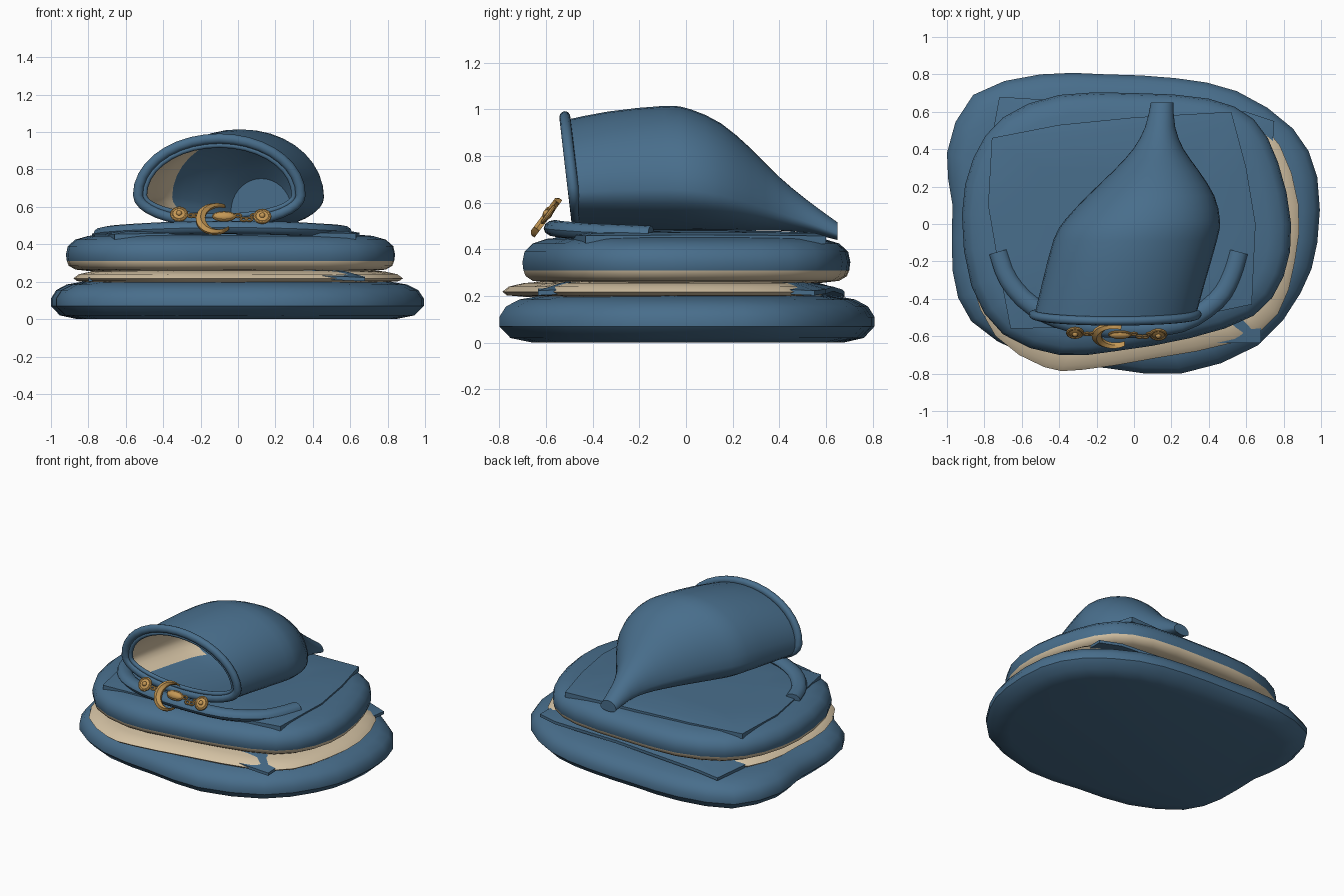
import bpy, bmesh, math
from mathutils import Vector, Matrix

cube = bpy.data.objects.get("Cube")
if cube:
    bpy.data.objects.remove(cube)


def material(name, rgb):
    m = bpy.data.materials.new(name)
    m.use_nodes = True
    m.diffuse_color = (*rgb, 1)
    m.node_tree.nodes["Principled BSDF"].inputs["Base Color"].default_value = (*rgb, 1)
    return m


BLUE = material("blue cloth", (0.065, 0.155, 0.26))
CREAM = material("cream lining", (0.66, 0.54, 0.37))
GOLD = material("gold metal", (0.55, 0.31, 0.09))


def finish(name, bm, mats, rule=None, angle=40):
    bmesh.ops.recalc_face_normals(bm, faces=bm.faces)
    if rule:
        for f in bm.faces:
            f.material_index = rule(f)
    mesh = bpy.data.meshes.new(name)
    bm.to_mesh(mesh)
    bm.free()
    for m in mats:
        mesh.materials.append(m)
    ob = bpy.data.objects.new(name, mesh)
    bpy.context.collection.objects.link(ob)
    bpy.ops.object.select_all(action='DESELECT')
    ob.select_set(True)
    bpy.context.view_layer.objects.active = ob
    bpy.ops.object.shade_smooth_by_angle(angle=math.radians(angle))
    return ob


def loft(rings, loop=False):
    """Skin closed rings in order, capped at the ends unless looped."""
    bm = bmesh.new()
    vs = [[bm.verts.new(p) for p in r] for r in rings]
    n = len(vs[0])
    for a, b in zip(vs, vs[1:] + (vs[:1] if loop else [])):
        for i in range(n):
            j = (i + 1) % n
            bm.faces.new((a[i], a[j], b[j], b[i]))
    if not loop:
        bm.faces.new(vs[0])
        bm.faces.new(vs[-1])
    return bm


def smooth(pts, steps, closed=True):
    """Catmull-Rom refinement of a point path."""
    p = [Vector(q) for q in pts]
    n = len(p)
    get = (lambda i: p[i % n]) if closed else (lambda i: p[max(0, min(n - 1, i))])
    out = []
    for i in range(n if closed else n - 1):
        a, b, c, d = (get(i + k) for k in (-1, 0, 1, 2))
        for s in range(steps):
            t = s / steps
            out.append(b + ((c - a) * t + (a * 2 - b * 5 + c * 4 - d) * t ** 2
                            + (b * 3 - a - c * 3 + d) * t ** 3) / 2)
    return out if closed else out + [p[-1]]


def layer(name, outline, profile, mats, rule=None, droop=0):
    """Cloth layer: the outline inset step by step along a height profile."""
    rings = []
    for inset, z in profile:
        ring = []
        for p in outline:
            q = p * (1 - inset / p.length)
            ring.append((q.x, q.y, z - droop * q.length ** 4))
        rings.append(ring)
    return finish(name, loft(rings), mats, rule)


def tube(name, path, a, b, ref, mat, closed=False, sides=12):
    """Sweep an ellipse along a path; ref is the axis of radius b."""
    rings, n = [], len(path)
    for i, p in enumerate(path):
        nxt = path[(i + 1) % n] if closed else path[min(i + 1, n - 1)]
        prv = path[i - 1] if closed else path[max(i - 1, 0)]
        t = (nxt - prv).normalized()
        side = t.cross(ref).normalized()
        up = side.cross(t)
        rings.append([p + side * a * math.cos(k * math.tau / sides)
                      + up * b * math.sin(k * math.tau / sides) for k in range(sides)])
    return finish(name, loft(rings, closed), [mat])


# Bottom fold of the cloak
base = smooth([(-1, .38), (-.86, .69), (-.5, .8), (-.15, .8), (.22, .78), (.55, .71), (.85, .51),
               (.98, .25), (.98, -.1), (.89, -.37), (.66, -.65), (.25, -.8), (-.15, -.77),
               (-.55, -.71), (-.87, -.52), (-.97, -.25), (-.97, .1)], 2)
layer("bottom_fold", base, [(.15, 0), (.05, .02), (0, .07), (0, .11), (.03, .155), (.09, .185),
                            (.18, .2), (.4, .21)], [BLUE])

# Cream lining between the folds
lining = smooth([(-.84, .3), (-.65, .52), (0, .6), (.6, .53), (.78, .42), (.88, .1), (.86, -.2),
                 (.77, -.48), (.55, -.63), (.1, -.72), (-.28, -.78), (-.48, -.765),
                 (-.74, -.6), (-.87, -.3), (-.87, 0)], 2)
layer("lining_fold", lining, [(.12, .195), (.02, .203), (0, .218), (.03, .24), (.1, .255),
                              (.3, .27)], [CREAM])

# Blue sheet whose corners stick out between the folds
sheet = [Vector(p) for p in [(-.72, .68), (-.56, .67), (.1, .63), (.6, .6), (.75, .55), (.74, .4),
                             (.7, 0), (.68, -.4), (.68, -.635), (.36, -.635), (.32, -.59),
                             (0, -.55), (-.6, -.52), (-.8, -.5), (-.79, -.3), (-.76, .46)]]
layer("corner_sheet", sheet, [(0, .225), (0, .245), (.15, .268), (.4, .27)], [BLUE], droop=.03)

# Upper fold with a cream underside
upper = smooth([(-.92, .05), (-.86, .35), (-.7, .57), (-.4, .69), (0, .7), (.4, .67), (.64, .56),
                (.77, .33), (.84, 0), (.8, -.28), (.64, -.49), (.3, -.61), (-.1, -.68),
                (-.4, -.7), (-.7, -.59), (-.87, -.33)], 2)
layer("upper_fold", upper, [(.14, .255), (.05, .265), (.015, .285), (.005, .31), (0, .345),
                            (.01, .39), (.05, .425), (.12, .445), (.3, .46)], [BLUE, CREAM],
      lambda f: int(f.calc_center_median().z < .308))

# Thin cape panel on top
panel = [Vector(p) for p in [(-.76, .46), (-.4, .53), (0, .57), (.52, .6), (.6, .3), (.65, 0),
                             (.63, -.43), (.3, -.5), (-.2, -.55), (-.66, -.56), (-.72, -.25),
                             (-.78, .1)]]
layer("cape_panel", panel, [(0, .43), (0, .465), (.06, .475), (.3, .48)], [BLUE], droop=.02)

# Collar curving round the front
collar = smooth([(-.725, -.15, .455), (-.67, -.3, .465), (-.54, -.44, .475), (-.33, -.53, .485),
                 (-.05, -.56, .49), (.25, -.53, .485), (.44, -.41, .475), (.52, -.28, .47),
                 (.56, -.15, .465)], 3, False)
tube("collar", collar, .05, .036, Vector((0, 0, 1)), BLUE)


# Hood: egg-shaped sections shrinking to a flat tip at the back
def section(y, left, right, top, bottom, inset=0, sides=36):
    ring, low = [], bottom + (top - bottom) * .33
    for k in range(sides):
        t = k * math.tau / sides
        s = math.sin(t)
        height = (top - low if s > 0 else low - bottom) - inset
        z = low + height * s
        x = (left + right) / 2 + ((right - left) / 2 - inset) * math.cos(t)
        ring.append(Vector((x, y + .25 * min(y, 0) * (z - .5), z)))
    return ring


stations = [tuple(s) for s in smooth([
    Vector(s) for s in [(-.46, -.53, .335, .955, .49), (-.3, -.49, .38, .99, .485),
                        (-.08, -.43, .445, 1.015, .48), (.02, -.37, .46, 1, .48),
                        (.15, -.25, .43, .94, .48), (.28, -.115, .35, .83, .48),
                        (.4, -.005, .265, .71, .48), (.52, .06, .22, .61, .47),
                        (.65, .09, .21, .515, .44)]], 2, False)]
outer = [section(*s) for s in reversed(stations)]
inner = [section(*s, inset=.018) for s in stations[:-5]]
bm = loft(outer + inner)
bm.faces.ensure_lookup_table()
sides = len(outer[0])
lined = set(range(sides * len(outer), len(bm.faces)))


def hood_rule(f):
    c = f.calc_center_median()
    return int(f.index in lined and c.y < .05 and c.z > .55)


bm.faces.index_update()
finish("hood", bm, [BLUE, CREAM], hood_rule)

# Rolled rim of the hood and a finer seam inside it
tube("hood_rim", section(-.465, -.535, .335, .965, .515), .027, .024, Vector((0, 1, 0)), BLUE, True)
tube("hood_seam", section(-.46, -.535, .335, .965, .515, .035), .014, .014,
     Vector((0, 1, 0)), BLUE, True)

# Gold clasp, built flat and then leaned back against the collar
LEAN = Matrix.Translation((0, -.59, .53)) @ Matrix.Rotation(.93, 4, 'X')


def blob(name, x, y, size, lift=.01):
    bm = bmesh.new()
    bmesh.ops.create_uvsphere(bm, u_segments=12, v_segments=8, radius=1)
    bm.transform(LEAN @ Matrix.Translation((x, y, lift)) @ Matrix.Diagonal((*size, 1)))
    finish(name, bm, [GOLD])


def ring(name, x, y, radius, thick, squash=1):
    path = [LEAN @ Vector((x + radius * math.cos(k * math.tau / 16),
                           y + radius * squash * math.sin(k * math.tau / 16), .012))
            for k in range(16)]
    tube(name, path, thick, thick, LEAN.to_3x3() @ Vector((0, 0, 1)), GOLD, True, 8)


# Crescent with a raised ridge, swept from tip to tip
rings, count = [], 24
for k in range(count + 1):
    u = k / count
    ang = math.radians(55 + 265 * u)
    w = .004 + .046 * math.sin(u * math.pi)
    rings.append([LEAN @ Vector((-.125 + r * math.cos(ang), r * math.sin(ang), h))
                  for r, h in ((.1, 0), (.1, .016), (.1 - w / 2, .03), (.1 - w, .016), (.1 - w, 0))])
finish("crescent", loft(rings), [GOLD], angle=30)

for label, x, y in (("right", -.315, .03), ("left", .13, .015)):
    blob(label + "_rosette_disc", x, y, (.044, .044, .012))
    ring(label + "_rosette_ring", x, y, .04, .009)
    blob(label + "_rosette_stud", x, y, (.016, .016, .016), .02)
blob("leaf", -.075, .015, (.06, .026, .02), .015)
ring("leaf_border", -.075, .015, .058, .007, .45)
for i, x in enumerate((-.25, -.225, 0, .03, .06, .085)):
    ring("chain_link_%d" % i, x, .02 - .025 * (i in (3, 4)), .017, .006, .6)
